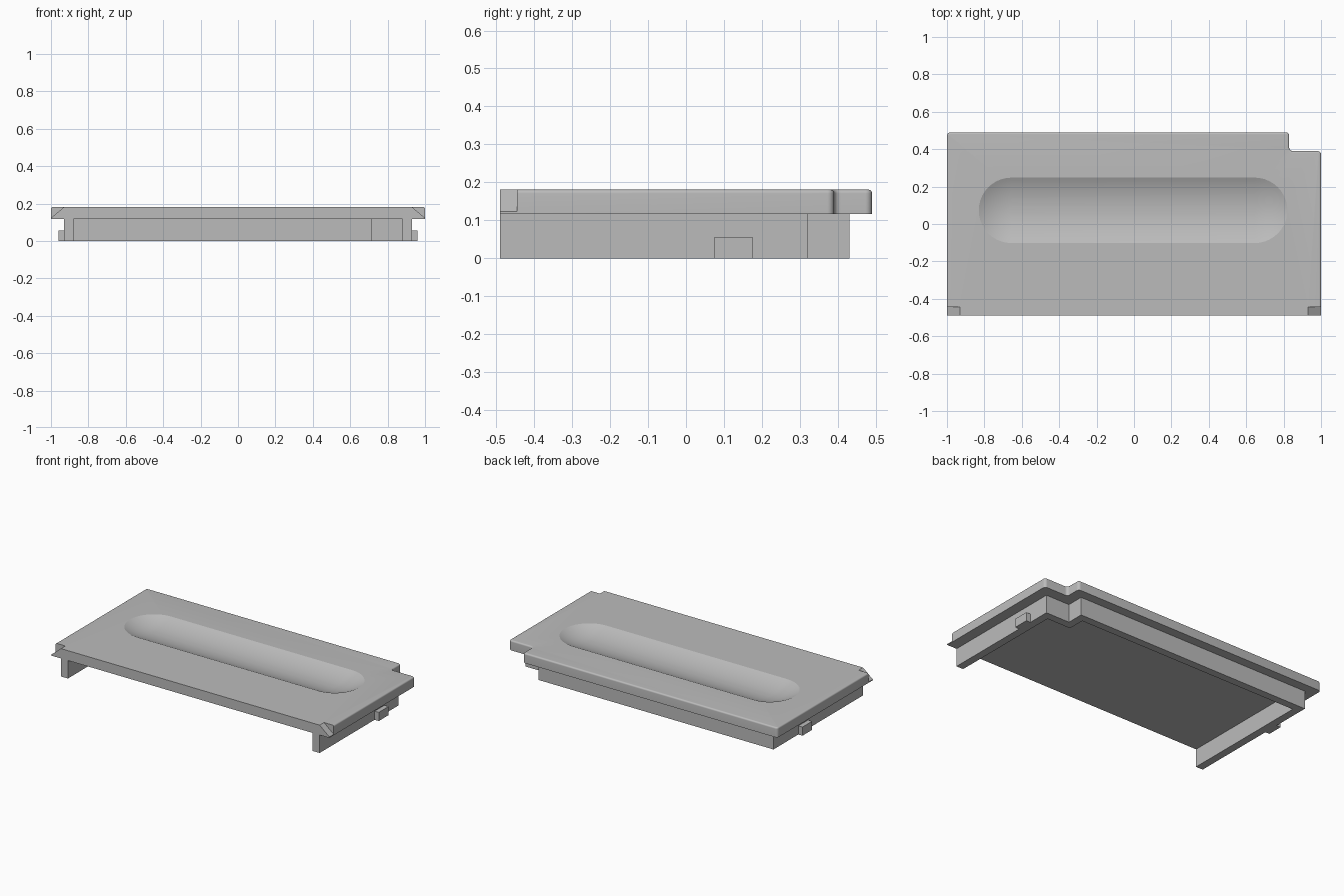
import bpy, bmesh, math

cube = bpy.data.objects.get("Cube")
if cube:
    bpy.data.objects.remove(cube, do_unlink=True)

grey = bpy.data.materials.new("plain grey")
grey.use_nodes = True
colour = (0.5, 0.5, 0.5, 1)
grey.diffuse_color = colour
grey.node_tree.nodes["Principled BSDF"].inputs["Base Color"].default_value = colour

FRONT, BACK = -0.49, 0.49
BASE, TOP = 0.117, 0.181


def finish(name, bm):
    bmesh.ops.recalc_face_normals(bm, faces=bm.faces[:])
    mesh = bpy.data.meshes.new(name)
    bm.to_mesh(mesh)
    bm.free()
    mesh.materials.append(grey)
    obj = bpy.data.objects.new(name, mesh)
    bpy.context.collection.objects.link(obj)
    return obj


def prism(outline, z0, z1):
    bm = bmesh.new()
    rings = [[bm.verts.new((x, y, z)) for x, y in outline] for z in (z0, z1)]
    bm.faces.new(rings[0])
    bm.faces.new(rings[1])
    for i in range(len(outline)):
        j = (i + 1) % len(outline)
        bm.faces.new((rings[0][i], rings[0][j], rings[1][j], rings[1][i]))
    bmesh.ops.recalc_face_normals(bm, faces=bm.faces[:])
    return bm


def box(name, x0, x1, y0, y1, z0, z1):
    return finish(name, prism([(x0, y0), (x1, y0), (x1, y1), (x0, y1)], z0, z1))


def cut(target, cutter):
    mod = target.modifiers.new(cutter.name, "BOOLEAN")
    mod.operation = "DIFFERENCE"
    mod.solver = "EXACT"
    mod.object = cutter
    bpy.context.view_layer.objects.active = target
    bpy.ops.object.modifier_apply(modifier=mod.name)
    bpy.data.objects.remove(cutter, do_unlink=True)


# Cover plate with a notched back corner and softened edges
bm = prism([(-1, FRONT), (1, FRONT), (1, 0.39), (0.83, 0.39), (0.83, BACK), (-1, BACK)],
           BASE, TOP)
upright = [e for e in bm.edges
           if abs(e.verts[0].co.z - e.verts[1].co.z) > 0.01 and e.verts[0].co.y > 0]
bmesh.ops.bevel(bm, geom=upright, offset=0.018, segments=6, profile=0.5, affect="EDGES")
rim = [e for e in bm.edges
       if all(v.co.z > TOP - 0.001 for v in e.verts)
       and any(v.co.y > FRONT + 0.01 for v in e.verts)]
bmesh.ops.bevel(bm, geom=rim, offset=0.01, segments=6, profile=0.5, affect="EDGES")
plate = finish("cover_plate", bm)

# Shallow scooped recess: stadium rings sinking along an arc
RADIUS, DEPTH, MID_Y, STEPS = 0.175, 0.04, 0.073, 20
sphere = (RADIUS ** 2 + DEPTH ** 2) / (2 * DEPTH)
bm = bmesh.new()


def stadium(r, z):
    ring = []
    for centre, start in ((0.645, -math.pi / 2), (-0.655, math.pi / 2)):
        for i in range(STEPS + 1):
            a = start + math.pi * i / STEPS
            ring.append(bm.verts.new((centre + r * math.cos(a), MID_Y + r * math.sin(a), z)))
    return ring


rings = [stadium(RADIUS, TOP + 0.05)]
for k in range(12, 0, -1):
    r = RADIUS * k / 12
    rings.append(stadium(r, TOP - DEPTH + sphere - math.sqrt(sphere ** 2 - r ** 2)))
bm.faces.new(rings[0])
bm.faces.new(rings[-1])
for a, b in zip(rings, rings[1:]):
    for i in range(len(a)):
        j = (i + 1) % len(a)
        bm.faces.new((a[i], a[j], b[j], b[i]))
cut(plate, finish("recess_cutter", bm))

# Sloping cuts at both front corners
for side in (-1, 1):
    bm = bmesh.new()
    profile = [(0.93, TOP), (1.0, 0.123), (1.1, 0.123), (1.1, 0.3), (0.93, 0.3)]
    face = bm.faces.new([bm.verts.new((side * x, -0.6, z)) for x, z in profile])
    new = bmesh.ops.extrude_face_region(bm, geom=[face])["geom"]
    for v in new:
        if isinstance(v, bmesh.types.BMVert):
            v.co.y = -0.445
    cut(plate, finish("corner_cutter", bm))

bpy.ops.object.select_all(action="DESELECT")
plate.select_set(True)
bpy.context.view_layer.objects.active = plate
bpy.ops.object.shade_smooth_by_angle(angle=math.radians(20))

# Skirt wall around three sides, open at the front
outer = [(-0.93, FRONT), (-0.93, 0.43), (0.76, 0.43), (0.76, 0.32), (0.93, 0.32), (0.93, FRONT)]
inner = [(0.88, FRONT), (0.88, 0.27), (0.71, 0.27), (0.71, 0.38), (-0.88, 0.38), (-0.88, FRONT)]
finish("skirt_wall", prism(outer + inner, 0, BASE + 0.003))

# Snap clips on the side walls
box("left_clip", 0.925, 0.96, 0.075, 0.175, 0, 0.056)
box("right_clip", -0.96, -0.925, 0.075, 0.175, 0, 0.056)
